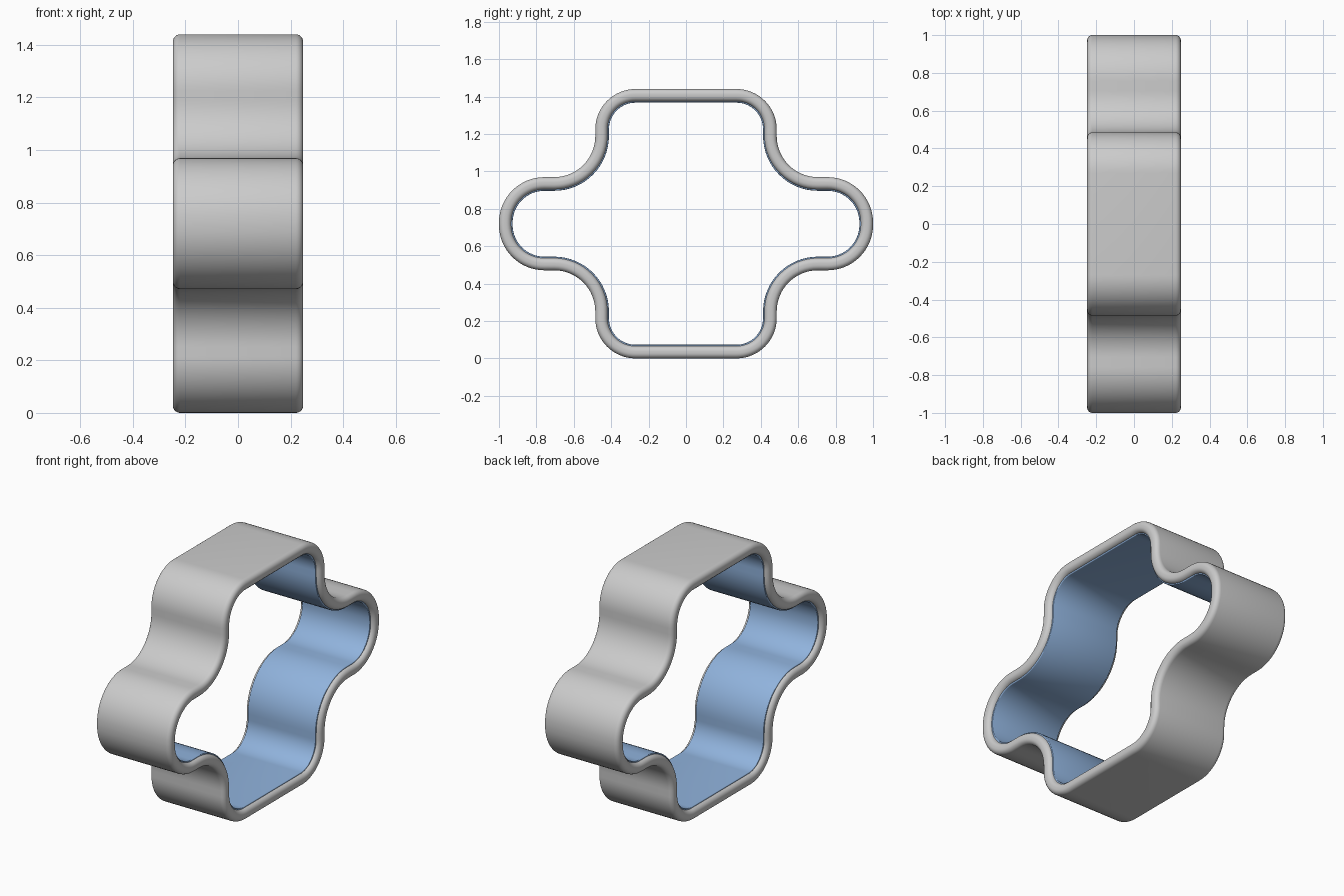
import bpy, bmesh
from math import sin, cos, radians

if "Cube" in bpy.data.objects:
    bpy.data.objects.remove(bpy.data.objects["Cube"])

MID_Z = 0.72
STEPS = 16

# Quarter outline: centre y, centre z (from the middle), radius, start/end angle, convex sign
ARCS = [
    (0.757, 0.006, 0.243, 0, 90, 1),       # side lobe
    (0.705, 0.469, 0.22, 270, 180, -1),    # inward neck
    (0.270, 0.505, 0.215, 0, 90, 1),       # top corner
]


def outline(inset):
    """Closed cross outline in y-z, offset inwards by inset."""
    quarter = []
    for cy, cz, r, a0, a1, sign in ARCS:
        rad = r - sign * inset
        for i in range(STEPS + 1):
            a = radians(a0 + (a1 - a0) * i / STEPS)
            quarter.append((cy + rad * cos(a), cz + rad * sin(a)))
    half = quarter + [(-y, z) for y, z in reversed(quarter)]
    return half + [(-y, -z) for y, z in half]


def section(half_width, d0, d1, radius, n=6):
    """Rounded rectangle of (x, inset) points."""
    pts = []
    corners = [(half_width - radius, d1 - radius, 0),
               (-half_width + radius, d1 - radius, 90),
               (-half_width + radius, d0 + radius, 180),
               (half_width - radius, d0 + radius, 270)]
    for cx, cd, start in corners:
        for i in range(n + 1):
            a = radians(start + 90 * i / n)
            pts.append((cx + radius * cos(a), cd + radius * sin(a)))
    return pts


def make_band(name, profile):
    """Sweep the cross-section around the outline."""
    bm = bmesh.new()
    rings = [[bm.verts.new((x, y, z + MID_Z)) for y, z in outline(d)]
             for x, d in profile]
    count = len(rings[0])
    for k, ring in enumerate(rings):
        nxt = rings[(k + 1) % len(rings)]
        for i in range(count):
            j = (i + 1) % count
            bm.faces.new((ring[i], ring[j], nxt[j], nxt[i]))
    bmesh.ops.recalc_face_normals(bm, faces=bm.faces)
    mesh = bpy.data.meshes.new(name)
    bm.to_mesh(mesh)
    bm.free()
    obj = bpy.data.objects.new(name, mesh)
    bpy.context.collection.objects.link(obj)
    bpy.ops.object.select_all(action='DESELECT')
    obj.select_set(True)
    bpy.context.view_layer.objects.active = obj
    bpy.ops.object.shade_smooth_by_angle(angle=radians(35))
    return obj


# Outer band with rounded rims
make_band("outer_band", section(0.248, 0.0, 0.066, 0.028))

# Thin blue lining on the inside
lining = make_band("inner_lining", section(0.225, 0.05, 0.073, 0.004, 3))
blue = bpy.data.materials.new("soft_blue")
blue.diffuse_color = (0.28, 0.45, 0.72, 1.0)
blue.use_nodes = True
blue.node_tree.nodes["Principled BSDF"].inputs["Base Color"].default_value = blue.diffuse_color
lining.data.materials.append(blue)
